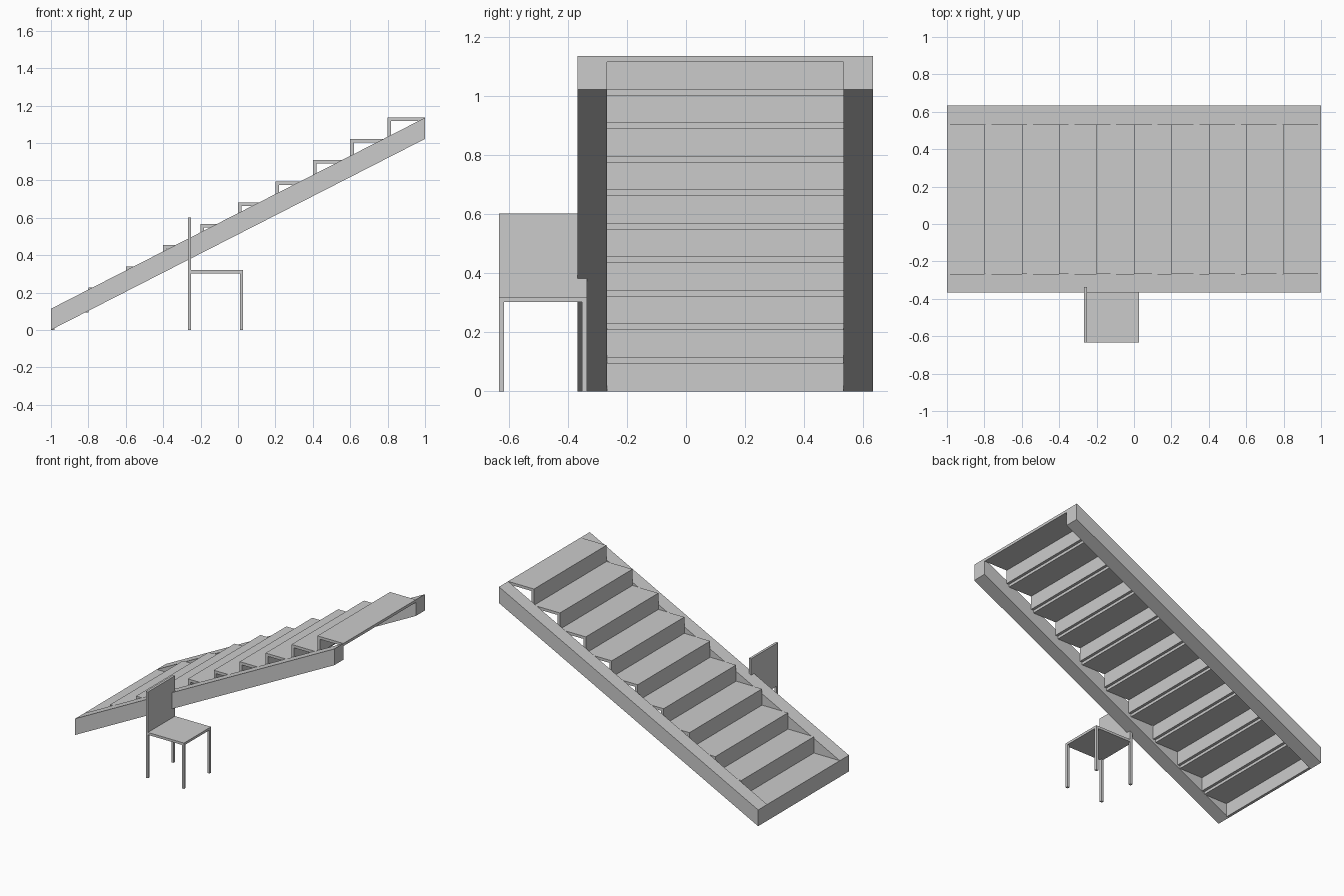
import bpy

if "Cube" in bpy.data.objects:
    bpy.data.objects.remove(bpy.data.objects["Cube"])

grey = bpy.data.materials.new("light_grey")
grey.diffuse_color = (0.6, 0.6, 0.6, 1)
grey.use_nodes = True
grey.node_tree.nodes["Principled BSDF"].inputs["Base Color"].default_value = grey.diffuse_color


def prism(name, profile, y0, y1):
    """Extrude an x-z outline from y0 to y1."""
    n = len(profile)
    verts = [(x, y, z) for y in (y0, y1) for x, z in profile]
    faces = [tuple(range(n)), tuple(range(2 * n - 1, n - 1, -1))]
    faces += [(i, i + n, (i + 1) % n + n, (i + 1) % n) for i in range(n)]
    mesh = bpy.data.meshes.new(name)
    mesh.from_pydata(verts, [], faces)
    mesh.materials.append(grey)
    obj = bpy.data.objects.new(name, mesh)
    bpy.context.collection.objects.link(obj)
    return obj


def box(name, x0, x1, y0, y1, z0, z1):
    return prism(name, [(x0, z0), (x1, z0), (x1, z1), (x0, z1)], y0, y1)


# Staircase dimensions
STEPS = 10
TOP = 1.135
RISE = TOP / STEPS
RUN = 2 / STEPS
BOARD = 0.019
Y_IN0, Y_IN1 = -0.267, 0.533
WIDTH = 0.1

# Sloping side stringers with upright ends
slope = [(-1, 0), (1, TOP - RISE), (1, TOP), (-1, RISE)]
prism("front_stringer", slope, Y_IN0 - WIDTH, Y_IN0)
prism("back_stringer", slope, Y_IN1, Y_IN1 + WIDTH)

# Treads, each with a riser standing on the tread below
for i in range(STEPS):
    x, z = -1 + RUN * i, RISE * i
    box(f"riser_{i + 1}", x, x + BOARD, Y_IN0, Y_IN1, z, z + RISE - BOARD)
    box(f"tread_{i + 1}", x, x + RUN, Y_IN0, Y_IN1, z + RISE - BOARD, z + RISE)

# Chair beside the stairs
CX0, CX1, CY0, CY1 = -0.268, 0.027, -0.634, -0.336
T = 0.017
SEAT = 0.303
box("chair_seat", CX0, CX1, CY0, CY1, SEAT, SEAT + T)
box("chair_back", CX0, CX0 + T, CY0, CY1, SEAT + T, 0.602)
for side, lx in (("rear", CX0), ("front", CX1 - T)):
    for end, ly in (("near", CY0), ("far", CY1 - T)):
        box(f"chair_leg_{side}_{end}", lx, lx + T, ly, ly + T, 0, SEAT)
